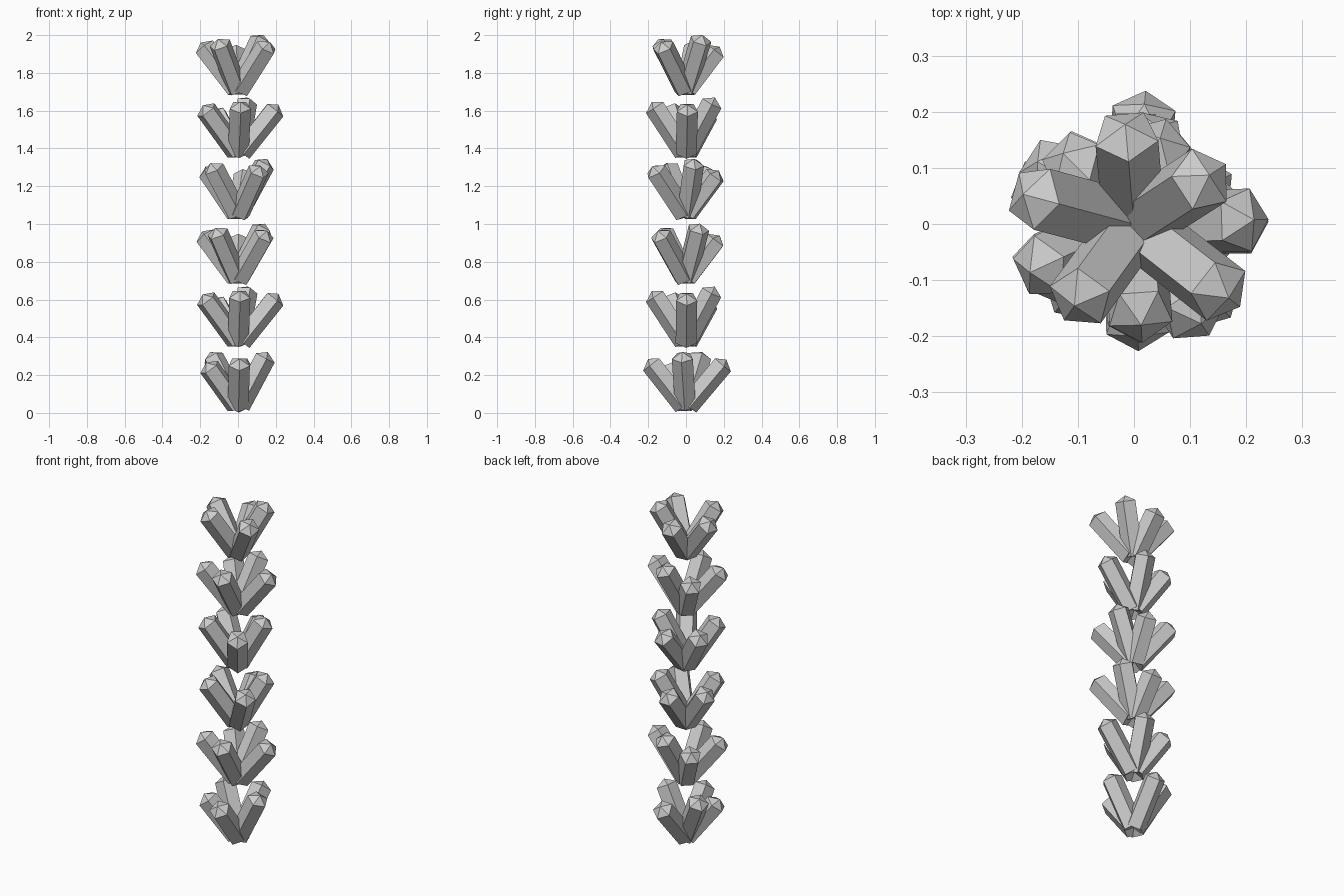
import bpy, bmesh
from math import radians
from mathutils import Matrix, Vector

if "Cube" in bpy.data.objects:
    bpy.data.objects.remove(bpy.data.objects["Cube"])

# Crystals of one cluster: azimuth, tilt from vertical, shaft length, roll, root offset outward
CLUSTER = [
    (0, 29, 0.297, 0, 0.0),
    (62, 37, 0.25, 36, 0.008),
    (132, 38.5, 0.283, 36, 0.008),
    (201, 33, 0.284, 0, 0.008),
    (289, 38.5, 0.287, 0, 0.015),
]
# The lowest cluster is spread a little differently
LOW_CLUSTER = [
    (0, 31, 0.297, 0, 0.0),
    (54, 38, 0.255, 36, 0.008),
    (122, 38, 0.28, 0, 0.008),
    (203, 28, 0.288, 0, 0.008),
    (295, 40, 0.285, 0, 0.01),
]
# Stack of clusters: base height, turn, crystals
TIERS = [
    (-0.004, 150, LOW_CLUSTER),
    (0.337, 72, CLUSTER),
    (0.67, 27, CLUSTER),
    (1.013, 15, CLUSTER),
    (1.338, 73, CLUSTER),
    (1.67, 33, CLUSTER),
]
SIDES, R_BASE, R_TOP, TIP = 5, 0.058, 0.059, 0.033


def add_crystal(bm, matrix, shaft):
    """Five-sided shaft with a low pyramid tip."""
    rings = []
    for r, z in ((R_BASE, 0), (R_TOP, shaft)):
        rings.append([bm.verts.new(matrix @ (Matrix.Rotation(radians(360 / SIDES * i), 4, 'Z')
                                             @ Vector((r, 0, z)))) for i in range(SIDES)])
    low, high = rings
    apex = bm.verts.new(matrix @ Vector((0, 0, shaft + TIP)))
    bm.faces.new(low[::-1])
    for i in range(SIDES):
        j = (i + 1) % SIDES
        bm.faces.new((low[i], low[j], high[j], high[i]))
        bm.faces.new((high[i], high[j], apex))


# Stack of crystal clusters
for n, (height, turn, crystals) in enumerate(TIERS):
    bm = bmesh.new()
    for azimuth, tilt, shaft, roll, root in crystals:
        m = (Matrix.Translation((0, 0, height + 0.043))
             @ Matrix.Rotation(radians(turn + azimuth), 4, 'Z')
             @ Matrix.Translation((root, 0, 0))
             @ Matrix.Rotation(radians(tilt), 4, 'Y')
             @ Matrix.Rotation(radians(roll), 4, 'Z'))
        add_crystal(bm, m, shaft)
    mesh = bpy.data.meshes.new(f"crystal_cluster_{n + 1}")
    bm.to_mesh(mesh)
    bm.free()
    bpy.context.collection.objects.link(bpy.data.objects.new(mesh.name, mesh))
